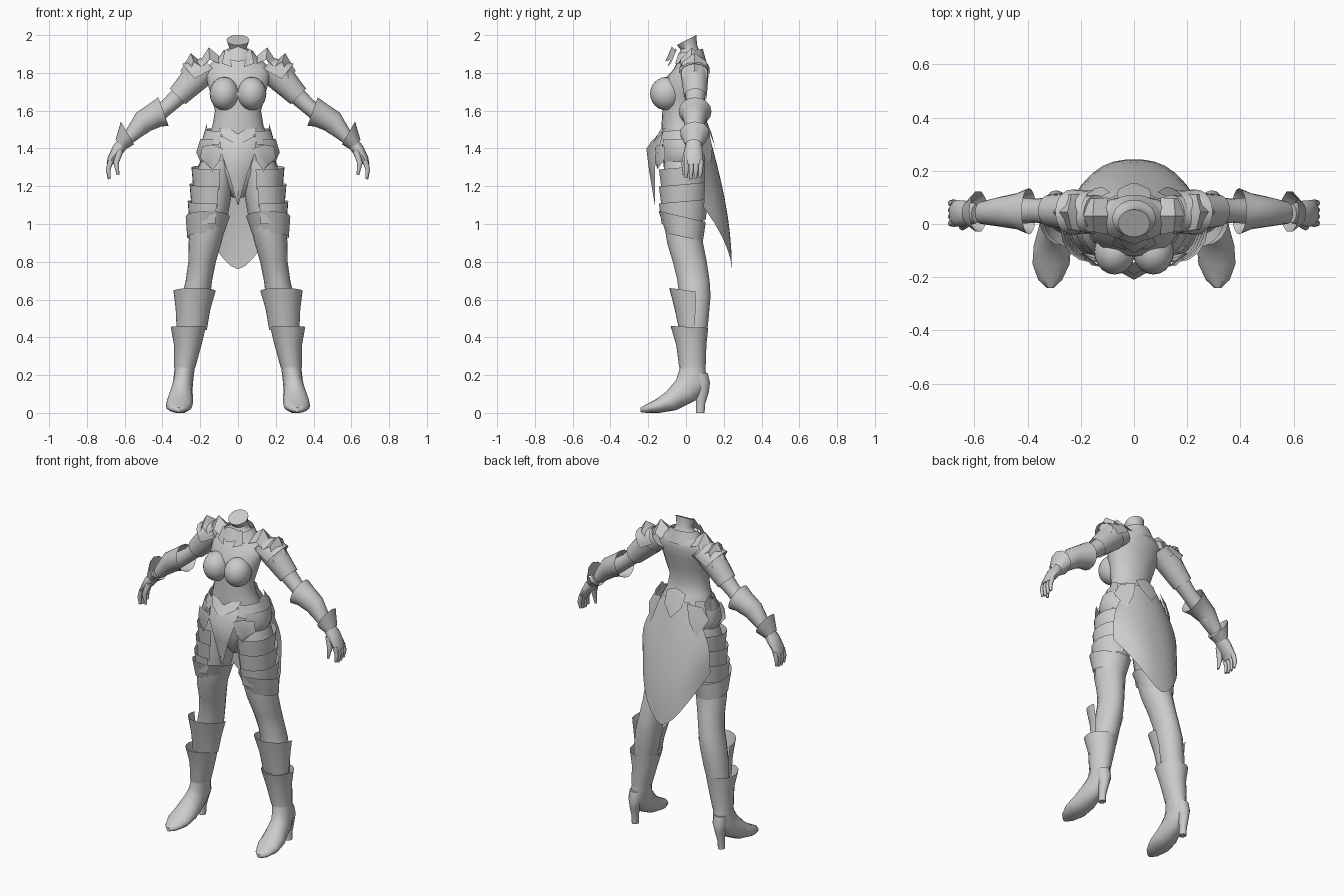
import bpy, bmesh, math
from mathutils import Matrix, Vector

grey = bpy.data.materials.new("plain_grey")
grey.diffuse_color = (0.6, 0.6, 0.6, 1)


def finish(name, bm, mirror, angle=50):
    bmesh.ops.recalc_face_normals(bm, faces=bm.faces)
    me = bpy.data.meshes.new(name)
    bm.to_mesh(me)
    bm.free()
    ob = bpy.data.objects.new(name, me)
    bpy.context.collection.objects.link(ob)
    me.materials.append(grey)
    bpy.ops.object.select_all(action='DESELECT')
    ob.select_set(True)
    bpy.context.view_layer.objects.active = ob
    bpy.ops.object.shade_smooth_by_angle(angle=math.radians(angle))
    if mirror:
        ob.modifiers.new("mirror", 'MIRROR')
    return ob


def skin(name, rows, closed, caps, mirror):
    """Join rows of points with quads."""
    bm = bmesh.new()
    vs = [[bm.verts.new(p) for p in row] for row in rows]
    n = len(vs[0])
    for a, b in zip(vs, vs[1:]):
        for i in range(n if closed else n - 1):
            j = (i + 1) % n
            bm.faces.new((a[i], a[j], b[j], b[i]))
    if caps:
        bm.faces.new(vs[0])
        bm.faces.new(vs[-1])
    bmesh.ops.remove_doubles(bm, verts=bm.verts, dist=0.0005)
    return finish(name, bm, mirror)


def loft(name, rings, n=16, axis='X', arc=None, caps=True, mirror=True):
    """Rings are x, y, z, radius x, radius y, tilt; arc gives a partial shell."""
    rows = []
    for r in rings:
        x, y, z, rx, ry = r[:5]
        rot = Matrix.Rotation(math.radians(r[5] if len(r) > 5 else 0), 3, axis)
        a0, a1 = arc or (0, 360)
        row = []
        for i in range(n + (1 if arc else 0)):
            a = math.radians(a0 + (a1 - a0) * i / n)
            p = Vector((x, y, z)) + rot @ Vector((rx * math.cos(a), ry * math.sin(a), 0))
            p.z = max(p.z, 0)
            row.append(p)
        rows.append(row)
    return skin(name, rows, not arc, caps and not arc, mirror)


def sheet(name, rows, mirror=True):
    return skin(name, rows, False, False, mirror)


# torso and neck
loft("torso", [
    (0, 0, 1.14, .03, .05), (0, 0, 1.2, .09, .09), (0, 0, 1.28, .165, .115),
    (0, 0, 1.36, .185, .125), (0, -.01, 1.45, .165, .12), (0, -.03, 1.52, .135, .1),
    (0, -.035, 1.6, .122, .09), (0, -.025, 1.68, .143, .1), (0, -.015, 1.76, .165, .105),
    (0, .02, 1.82, .172, .085), (0, .03, 1.87, .125, .07), (0, .02, 1.905, .062, .055),
    (0, .015, 1.935, .047, .045, 15), (0, .003, 1.974, .06, .058, 27)], n=24, mirror=False)

# bust
bm = bmesh.new()
bmesh.ops.create_uvsphere(bm, u_segments=20, v_segments=12, radius=1,
                          matrix=Matrix.Translation((.073, -.105, 1.69)) @ Matrix.Diagonal((.077, .085, .088, 1)))
finish("bust", bm, True)

# collar and its points
loft("collar", [(0, .02, 1.85, .125, .09), (0, .02, 1.915, .08, .07, 10)],
     arc=(-60, 240), mirror=False)
sheet("collar_point", [[(.03, -.10, 1.83), (.085, -.08, 1.85)], [(.055, -.055, 1.93), (.07, -.05, 1.92)]])
sheet("collar_front", [[(0, -.075, 1.94), (0, -.11, 1.86)], [(.05, -.055, 1.92), (.05, -.08, 1.87)]])
sheet("shoulder_ridge", [[(.10, -.04, 1.85), (.10, .03, 1.89), (.10, .10, 1.85)],
                         [(.15, -.03, 1.87), (.155, .03, 1.935), (.15, .095, 1.87)],
                         [(.19, -.03, 1.83), (.19, .03, 1.88), (.19, .10, 1.82)]])

# legs and feet
loft("leg", [
    (.10, 0, 1.34, .095, .115), (.125, -.005, 1.24, .105, .115), (.14, -.01, 1.12, .1, .11),
    (.157, -.015, 1.0, .095, .1), (.175, -.005, .9, .087, .095), (.19, .02, .8, .073, .09),
    (.207, .04, .7, .07, .085), (.222, .045, .62, .075, .085), (.242, .045, .5, .073, .075),
    (.265, .038, .35, .058, .065), (.282, .035, .24, .053, .067), (.29, .035, .17, .053, .085, -20),
    (.298, 0, .12, .057, .075, -45), (.307, -.08, .062, .07, .055, -60),
    (.312, -.15, .037, .07, .038, -80), (.315, -.21, .022, .045, .023, -90),
    (.315, -.24, .016, .014, .012, -90)])
loft("boot_heel", [(.292, .07, .21, .04, .045), (.293, .08, .16, .042, .047), (.297, .085, .11, .028, .036),
                   (.3, .078, .05, .021, .024), (.3, .075, 0, .02, .023)], n=12)
loft("boot_shaft", [(.263, .018, .455, .093, .1, -3), (.266, .028, .36, .073, .08),
                    (.282, .034, .24, .056, .07)], caps=False)
loft("knee_guard", [(.23, .03, .645, .112, .12, -8), (.238, .035, .55, .092, .095),
                    (.245, .03, .44, .08, .067)], arc=(-190, 10))

# thigh armour
loft("thigh_cuff", [(.16, -.02, 1.04, .117, .128, -13), (.175, -.008, .93, .094, .1, -12)], caps=False)
for i in range(3):
    z = 1.30 - .09 * i
    loft(f"thigh_plate_{i + 1}", [(.125 + .01 * i, -.012, z, .122, .132, 5),
                                  (.128 + .01 * i, -.012, z - .11, .11, .118, 5)], n=10, arc=(-105, 80))

# hip armour
loft("hip_guard_upper", [(0, -.01, 1.5, .172, .13, 5), (0, -.01, 1.42, .2, .15)], n=8, arc=(-60, 45))
loft("hip_guard_lower", [(0, -.01, 1.45, .2, .145), (0, -.01, 1.38, .222, .15), (0, -.01, 1.33, .2, .14)],
     n=8, arc=(-50, 40))
sheet("hip_spike", [[(.17, -.06, 1.40), (.20, -.01, 1.41), (.19, .07, 1.40)],
                    [(.16, -.04, 1.48), (.165, .0, 1.53), (.17, .06, 1.5)]])
sheet("front_tasset", [[(.08, -.165, 1.40), (.14, -.15, 1.42), (.19, -.11, 1.41)],
                       [(.10, -.165, 1.33), (.16, -.155, 1.33), (.2, -.11, 1.35)],
                       [(.13, -.15, 1.29), (.135, -.15, 1.275), (.14, -.15, 1.29)]])
sheet("belt_buckle", [[(0, -.145, 1.475), (0, -.19, 1.43)],
                      [(.035, -.135, 1.5), (.025, -.175, 1.43)],
                      [(.10, -.11, 1.51), (.08, -.145, 1.46)]])

# front flap with a centre ridge
sheet("front_flap", [[(0, -.145, 1.48), (0, -.21, 1.40), (0, -.195, 1.28), (0, -.165, 1.1)],
                     [(.10, -.12, 1.46), (.09, -.16, 1.38), (.045, -.165, 1.25), (.002, -.163, 1.1)]])

# back skirt, curved around and ending in a point
rows = []
for i in range(9):
    v = i / 8
    row = []
    for j in range(7):
        u = j / 6
        z = 1.5 - v * (.74 - .33 * u ** 1.6)
        width = .09 + .145 * math.sin(min(v * 1.35, 1) * math.pi / 2)
        yc = .115 + .128 * math.sin(min((1.5 - z) / .74, 1) * math.pi / 2)
        row.append((u * width, yc - u ** 2.5 * (.02 + .1 * v), z))
    rows.append(row)
sheet("back_skirt", rows)
sheet("back_buckle", [[(0, .10, 1.57), (0, .135, 1.48), (0, .155, 1.40)],
                      [(.065, .095, 1.54), (.06, .13, 1.47), (.01, .154, 1.41)]])
sheet("back_hip_plate", [[(.09, .12, 1.5), (.17, .08, 1.48)], [(.12, .14, 1.40), (.21, .07, 1.41)],
                         [(.16, .13, 1.31), (.17, .12, 1.32)]])

# arms
loft("arm", [
    (.14, .04, 1.83, .07, .07, -45), (.22, .045, 1.775, .065, .065, -45), (.29, .05, 1.70, .05, .055, -45),
    (.37, .05, 1.625, .042, .045, -45), (.43, .05, 1.58, .046, .05, -45),
    (.50, .045, 1.515, .04, .042, -45), (.575, .04, 1.455, .03, .036, -45)], axis='Y')
loft("upper_sleeve", [(.2, .045, 1.80, .08, .075, -45), (.32, .05, 1.675, .058, .06, -45)], axis='Y', caps=False)
loft("forearm_guard", [(.395, .048, 1.595, .08, .087, -70), (.44, .048, 1.575, .068, .068, -60),
                       (.505, .046, 1.54, .06, .056, -55), (.575, .042, 1.46, .036, .042, -50)],
     axis='Y', caps=False)
loft("wrist_cuff", [(.585, .047, 1.482, .07, .08, -60), (.622, .042, 1.42, .037, .046, -45)],
     n=10, axis='Y', caps=False)

# hands
loft("hand", [(.59, .04, 1.45, .03, .036, -45), (.635, .04, 1.395, .033, .048, -40),
              (.668, .04, 1.345, .023, .05, -25), (.68, .04, 1.315, .016, .046, -10)], n=12, axis='Y')
for i in range(4):
    y = .003 + .025 * i
    tip = 1.235 + .008 * abs(i - 1.3)
    loft(f"finger_{i + 1}", [(.673, y, 1.335, .015, .014, -20), (.687, y, 1.29, .013, .013, 0),
                             (.682, y - .003, tip, .007, .008, 15)], n=8, axis='Y')
loft("thumb", [(.625, .01, 1.39, .02, .02, -20), (.645, -.008, 1.325, .015, .016, 0),
               (.635, -.01, 1.26, .007, .008, 10)], n=8, axis='Y')

# shoulder armour
loft("shoulder_pad", [(.15, .045, 1.82, .075, .08, -50), (.235, .045, 1.775, .095, .085, -50)],
     n=10, axis='Y', arc=(-95, 95))
sheet("shoulder_spike", [[(.19, -.03, 1.83), (.20, .045, 1.86), (.19, .115, 1.83)],
                         [(.235, -.02, 1.86), (.25, .045, 1.905), (.235, .11, 1.86)],
                         [(.265, -.025, 1.77), (.305, .045, 1.81), (.265, .115, 1.77)]])
